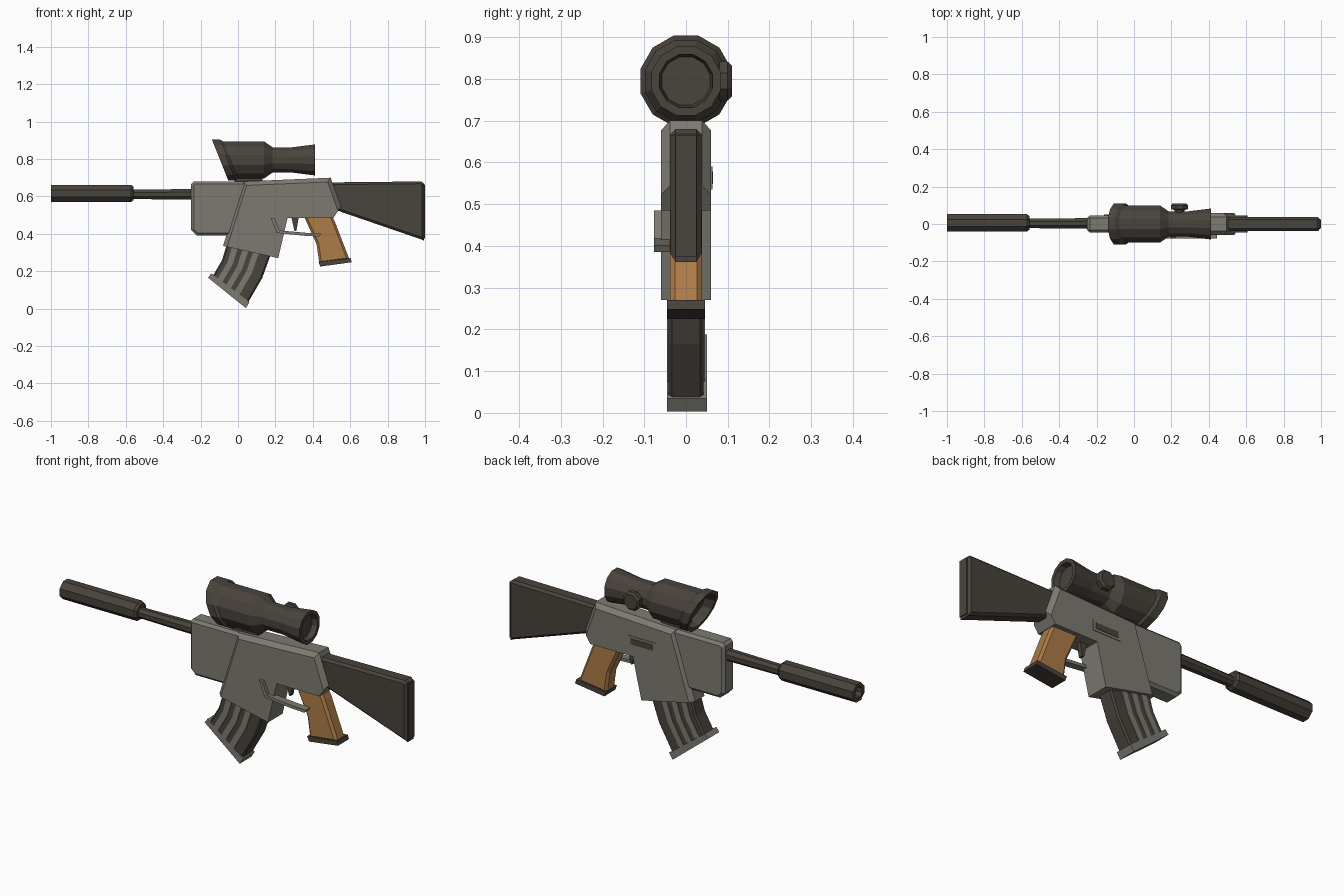
import bpy, bmesh
from math import cos, sin, pi
from mathutils import Vector

cube = bpy.data.objects.get("Cube")
if cube:
    bpy.data.objects.remove(cube, do_unlink=True)


def material(name, rgb):
    m = bpy.data.materials.new(name)
    m.use_nodes = True
    m.diffuse_color = (*rgb, 1)
    bsdf = m.node_tree.nodes["Principled BSDF"]
    bsdf.inputs["Base Color"].default_value = (*rgb, 1)
    bsdf.inputs["Roughness"].default_value = 0.8
    return m


GREY = material("warm_grey", (0.205, 0.195, 0.165))
DARK = material("dark_brown_grey", (0.066, 0.056, 0.045))
WOOD = material("wood_brown", (0.42, 0.20, 0.065))


def finish(name, bm, mat):
    bmesh.ops.recalc_face_normals(bm, faces=bm.faces)
    mesh = bpy.data.meshes.new(name)
    bm.to_mesh(mesh)
    bm.free()
    mesh.materials.append(mat)
    ob = bpy.data.objects.new(name, mesh)
    bpy.context.collection.objects.link(ob)
    return ob


def prism(name, outline, y0, y1, mat, chamfer=0, edges=None):
    """Extrude an x-z outline along y; chamfer chosen outline edges on both sides."""
    bm = bmesh.new()
    a = [bm.verts.new((x, y0, z)) for x, z in outline]
    b = [bm.verts.new((x, y1, z)) for x, z in outline]
    n = len(outline)
    bm.faces.new(a)
    bm.faces.new(b)
    for i in range(n):
        j = (i + 1) % n
        bm.faces.new((a[i], a[j], b[j], b[i]))
    bmesh.ops.recalc_face_normals(bm, faces=bm.faces)
    if chamfer:
        picked = range(n) if edges is None else edges
        rim = [bm.edges.get((s[i], s[(i + 1) % n])) for s in (a, b) for i in picked]
        bmesh.ops.bevel(bm, geom=rim, offset=chamfer, segments=1, affect='EDGES')
    return finish(name, bm, mat)


def lathe(name, profile, centre, sides, mat, axis='X'):
    """Spin (position, radius, slant) rings round an axis, closing both ends."""
    bm = bmesh.new()
    rings = []
    for p, r, slant in profile:
        ring = []
        for k in range(sides):
            t = 2 * pi * (k + 0.5) / sides
            u, v = r * sin(t), r * cos(t)
            co = (p - slant * v, u, v) if axis == 'X' else (u, p, v)
            ring.append(bm.verts.new(Vector(co) + Vector(centre)))
        rings.append(ring)
    for r0, r1 in zip(rings, rings[1:]):
        for k in range(sides):
            j = (k + 1) % sides
            bm.faces.new((r0[k], r0[j], r1[j], r1[k]))
    bm.faces.new(rings[0])
    bm.faces.new(rings[-1])
    return finish(name, bm, mat)


# Receiver with chamfered top, rear slope and front seam
prism("receiver", [(0.03, 0.68), (0.495, 0.70), (0.55, 0.545), (0.51, 0.485),
                   (0.265, 0.485), (0.215, 0.27), (-0.08, 0.335)],
      -0.06, 0.06, GREY, 0.022, [0, 1, 6])
prism("handguard", [(-0.25, 0.665), (-0.235, 0.68), (0.06, 0.68), (-0.03, 0.39),
                    (-0.22, 0.39), (-0.25, 0.42)],
      -0.046, 0.046, GREY, 0.014, [0, 1, 3, 4, 5])

# Ejection port on the back side
prism("port_frame", [(0.13, 0.535), (0.29, 0.535), (0.29, 0.59), (0.13, 0.59)],
      0.058, 0.063, GREY)
prism("port_opening", [(0.145, 0.548), (0.275, 0.548), (0.275, 0.578), (0.145, 0.578)],
      0.058, 0.065, DARK)

# Stock
prism("stock", [(0.50, 0.675), (0.98, 0.68), (0.995, 0.668), (0.995, 0.362),
                (0.98, 0.37), (0.50, 0.535)], -0.037, 0.037, DARK, 0.012)
prism("butt_plate", [(0.985, 0.665), (1.0, 0.665), (1.0, 0.375), (0.985, 0.375)],
      -0.025, 0.025, DARK)

# Pistol grip
prism("grip", [(0.35, 0.50), (0.50, 0.50), (0.52, 0.46), (0.597, 0.26),
               (0.435, 0.24), (0.42, 0.345)], -0.038, 0.038, WOOD, 0.012)
prism("grip_cap", [(0.43, 0.25), (0.602, 0.27), (0.608, 0.248), (0.44, 0.225)],
      -0.045, 0.045, DARK)

# Trigger and side guard lever
prism("trigger", [(0.285, 0.49), (0.325, 0.49), (0.312, 0.415), (0.302, 0.415)],
      -0.012, 0.012, DARK)
prism("guard_lever", [(0.175, 0.485), (0.195, 0.485), (0.222, 0.418), (0.37, 0.405),
                      (0.445, 0.402), (0.435, 0.386), (0.35, 0.39), (0.207, 0.405)],
      -0.077, -0.04, GREY)

# Curved magazine with raised ribs
front_curve = [(-0.055, 0.36), (-0.085, 0.26), (-0.135, 0.175)]
rear_curve = [(0.175, 0.29), (0.13, 0.165), (0.055, 0.035)]


def band(f0, f1):
    def side(f):
        return [(a[0] + (b[0] - a[0]) * f, a[1] + (b[1] - a[1]) * f)
                for a, b in zip(front_curve, rear_curve)]
    return side(f0) + side(f1)[::-1]


prism("magazine", band(0, 1), -0.042, 0.042, DARK, 0.008, [0, 1, 3, 4])
for number, start in enumerate((0.13, 0.37, 0.61), 1):
    prism(f"magazine_rib_{number}", band(start, start + 0.13), -0.046, 0.046, GREY)
prism("magazine_base", [(-0.16, 0.165), (-0.143, 0.188), (0.062, 0.035), (0.042, 0.003)],
      -0.046, 0.05, GREY)

# Barrel and hollow-ended suppressor
lathe("barrel", [(-0.58, 0.027, 0), (-0.23, 0.031, 0)], (0, 0.003, 0.611), 8, DARK)
lathe("suppressor", [(-0.94, 0.03, 0), (-1.0, 0.03, 0), (-1.0, 0.05, 0),
                     (-0.572, 0.05, 0), (-0.56, 0.04, 0)], (0, 0.006, 0.616), 8, DARK)

# Scope: slanted hood, main tube, neck and flared eyepiece
lathe("scope", [(-0.04, 0.085, 0.4), (-0.096, 0.092, 0.4), (-0.096, 0.113, 0.4),
                (-0.055, 0.113, 0.4), (-0.04, 0.102, 0.4), (0.14, 0.102, 0),
                (0.185, 0.07, 0), (0.29, 0.07, 0), (0.413, 0.086, 0),
                (0.413, 0.066, 0), (0.385, 0.06, 0)], (0, 0, 0.795), 12, DARK)
lathe("scope_knob", [(0.04, 0.03, 0), (0.075, 0.03, 0), (0.08, 0.05, 0),
                     (0.1, 0.05, 0), (0.11, 0.04, 0)], (0.243, 0, 0.795), 8, DARK, 'Y')
prism("scope_mount", [(-0.02, 0.72), (0.13, 0.72), (0.13, 0.67), (-0.02, 0.67)],
      -0.02, 0.02, DARK)
